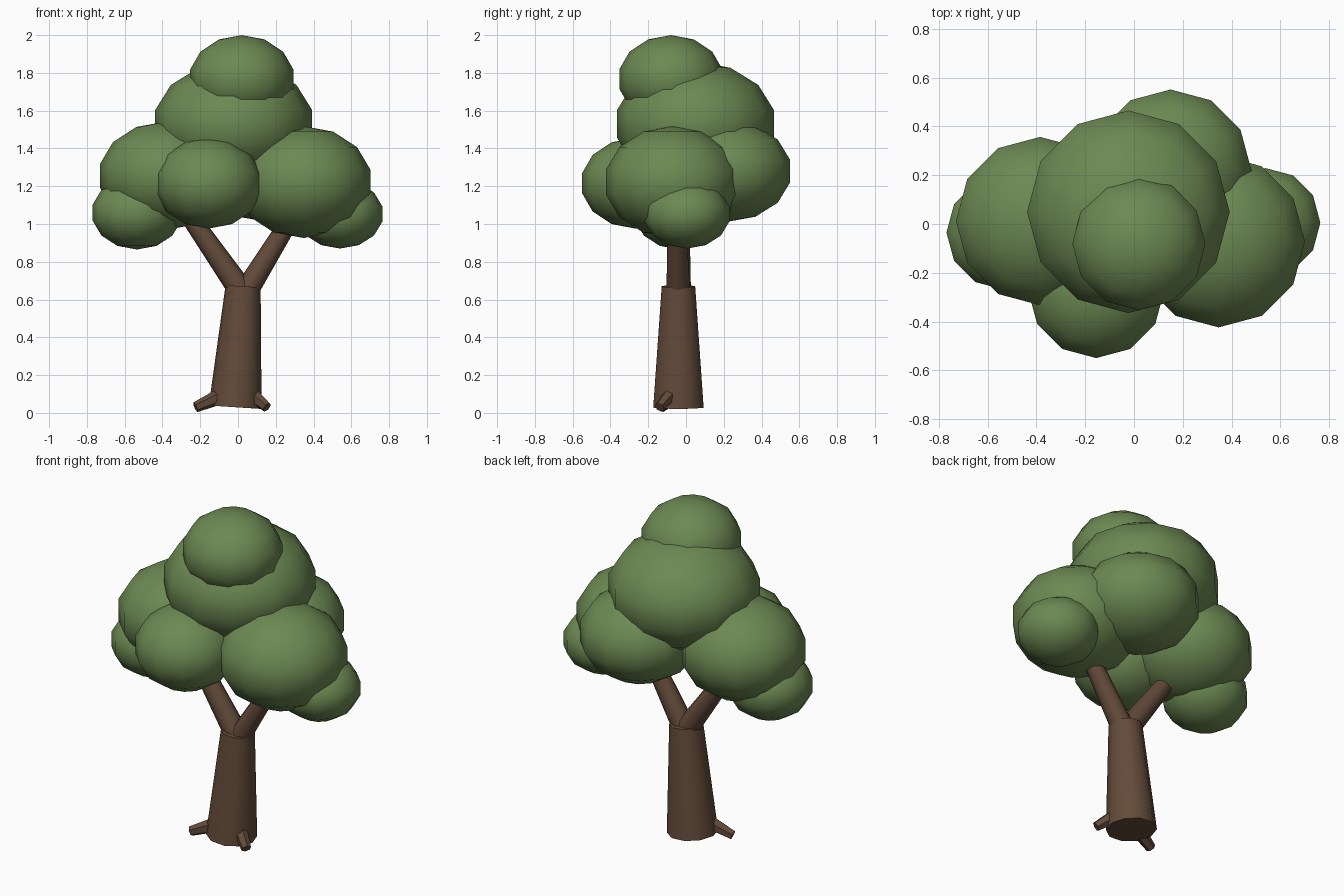
import bpy
import math
from mathutils import Vector

cube = bpy.data.objects.get("Cube")
if cube:
    bpy.data.objects.remove(cube, do_unlink=True)


def make_material(name, rgb):
    mat = bpy.data.materials.new(name)
    mat.use_nodes = True
    color = (*rgb, 1.0)
    mat.diffuse_color = color
    bsdf = mat.node_tree.nodes["Principled BSDF"]
    bsdf.inputs["Base Color"].default_value = color
    bsdf.inputs["Roughness"].default_value = 0.9
    return mat


leaf_green = make_material("leaf_green", (0.15, 0.25, 0.085))
bark_brown = make_material("bark_brown", (0.125, 0.07, 0.042))


def finish(obj, name, mat, angle):
    obj.name = name
    obj.data.materials.append(mat)
    bpy.ops.object.shade_smooth_by_angle(angle=math.radians(angle))


def limb(name, start, end, r_start, r_end, sides):
    """Tapered cylinder running from start to end."""
    start, end = Vector(start), Vector(end)
    axis = end - start
    bpy.ops.mesh.primitive_cone_add(
        vertices=sides, radius1=r_start, radius2=r_end, depth=axis.length,
        location=(start + end) / 2,
        rotation=axis.to_track_quat('Z', 'Y').to_euler())
    finish(bpy.context.object, name, bark_brown, 50)


def leaf_clump(name, center, radius, height):
    """Squashed low-poly sphere of foliage."""
    bpy.ops.mesh.primitive_uv_sphere_add(
        segments=12, ring_count=7, radius=1, location=center)
    obj = bpy.context.object
    obj.scale = (radius, radius, height)
    finish(obj, name, leaf_green, 60)


# Trunk, forked branches and root stubs
limb("trunk", (-0.015, -0.04, 0.03), (0.027, -0.04, 0.67), 0.14, 0.093, 10)
limb("left_branch", (0.035, -0.04, 0.63), (0.30, -0.05, 1.06), 0.064, 0.046, 8)
limb("right_branch", (0.015, -0.04, 0.65), (-0.27, -0.03, 1.06), 0.066, 0.048, 8)
limb("left_root", (0.07, -0.08, 0.10), (0.153, -0.14, 0.03), 0.04, 0.028, 6)
limb("right_root", (-0.10, -0.09, 0.085), (-0.225, -0.125, 0.03), 0.042, 0.028, 6)

# Foliage clumps: centre, horizontal radius, half height
clumps = {
    "crown_top": ((0.02, -0.08, 1.767), 0.28, 0.233),
    "crown_middle": ((-0.023, 0.05, 1.53), 0.426, 0.33),
    "left_clump": ((0.347, -0.07, 1.222), 0.363, 0.296),
    "right_clump": ((-0.385, 0.012, 1.255), 0.354, 0.287),
    "front_clump": ((-0.155, -0.27, 1.216), 0.287, 0.24),
    "back_clump": ((0.15, 0.22, 1.28), 0.34, 0.268),
    "left_low_clump": ((0.54, 0.005, 1.053), 0.23, 0.183),
    "right_low_clump": ((-0.535, -0.035, 1.06), 0.24, 0.195),
}
for name, (center, radius, height) in clumps.items():
    leaf_clump(name, center, radius, height)
